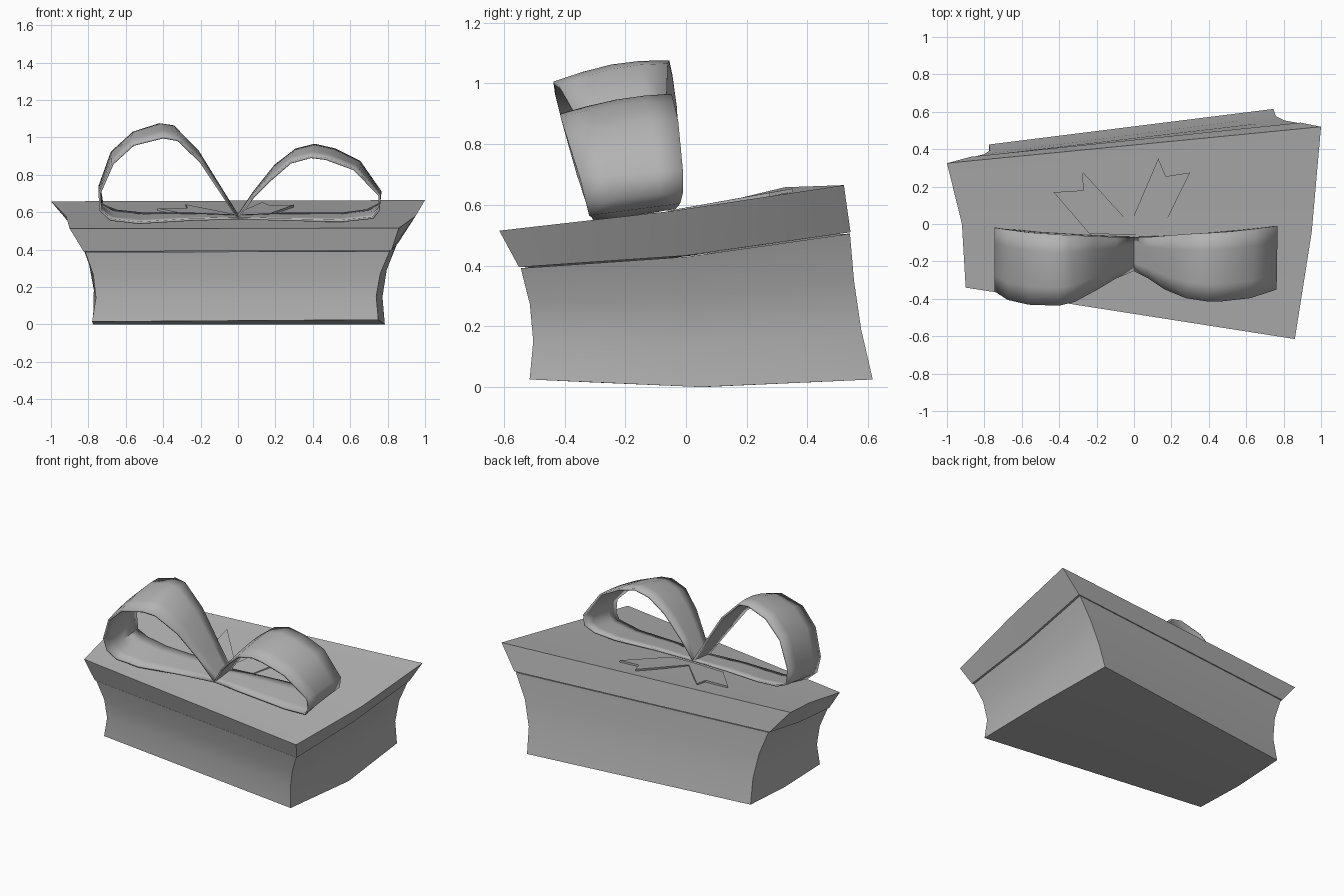
import bpy, bmesh, math
from mathutils import Vector

if "Cube" in bpy.data.objects:
    bpy.data.objects.remove(bpy.data.objects["Cube"])

grey = bpy.data.materials.new("dark_grey")
grey.diffuse_color = (.45, .45, .45, 1)
grey.use_nodes = True
grey.node_tree.nodes["Principled BSDF"].inputs["Base Color"].default_value = grey.diffuse_color


def make(name, verts, faces, angle=30):
    me = bpy.data.meshes.new(name)
    me.from_pydata([tuple(v) for v in verts], [], faces)
    bm = bmesh.new()
    bm.from_mesh(me)
    bmesh.ops.remove_doubles(bm, verts=bm.verts, dist=0.0005)
    bmesh.ops.recalc_face_normals(bm, faces=bm.faces)
    bm.to_mesh(me)
    bm.free()
    me.materials.append(grey)
    ob = bpy.data.objects.new(name, me)
    bpy.context.collection.objects.link(ob)
    bpy.ops.object.select_all(action='DESELECT')
    bpy.context.view_layer.objects.active = ob
    ob.select_set(True)
    bpy.ops.object.shade_smooth_by_angle(angle=math.radians(angle))
    return ob


def loft(name, rings):
    """Skin six-sided rings (FL, FR, MR, BR, BL, ML) and cap both ends with two quads."""
    verts = [v for r in rings for v in r]
    faces = [(6*k + i, 6*k + (i+1) % 6, 6*k + 6 + (i+1) % 6, 6*k + 6 + i)
             for k in range(len(rings) - 1) for i in range(6)]
    for o in (0, 6 * (len(rings) - 1)):
        faces += [(o, o+1, o+2, o+5), (o+5, o+2, o+3, o+4)]
    return make(name, verts, faces)


# Skewed outlines of the box, bottom to top
base = [(-.78, -.30, .015), (.75, -.515, .025), (.785, .05, 0),
        (.745, .615, .025), (-.775, .425, .02), (-.775, .06, 0)]
rim = [(-.825, -.335, .39), (.82, -.55, .395), (.855, 0, .433),
       (.89, .542, .51), (-.87, .36, .505), (-.845, .02, .433)]
top = [(-.9, -.34, .512), (.86, -.615, .515), (.95, -.045, .58),
       (1, .52, .665), (-1, .325, .658), (-.92, 0, .58)]


def between(t, pinch):
    out = []
    for a, b in zip(base, rim):
        p = Vector(a).lerp(Vector(b), t)
        p.x *= pinch
        p.y *= pinch if p.y < 0 else (1 + pinch) / 2
        out.append(p)
    return out


# Box body with pinched waist, and flared lid
loft("box_body", [base, between(.34, .955), between(.67, .955), between(.99, .99)])
loft("box_lid", [rim, top])


def bow_loop(name, back, front, bulge):
    """Thin ribbon spanning a back edge and a front edge, arched across its width."""
    b, f = [Vector(p) for p in back], [Vector(p) for p in front]
    n, w = len(b), 4
    verts = []
    for p, q in zip(b, f):
        for j in range(w + 1):
            v = p.lerp(q, j / w)
            v.z += bulge * math.sin(math.pi * j / w) * max(0, v.z - .6) / .45
            verts.append(v)
    s = w + 1
    faces = [(i*s + j, i*s + j + 1, i*s + s + j + 1, i*s + s + j)
             for i in range(n - 1) for j in range(w)]
    ob = make(name, verts, faces, 50)
    mod = ob.modifiers.new("thickness", 'SOLIDIFY')
    mod.thickness = .012
    mod.offset = 0
    return ob


# Left bow loop
bow_loop("bow_loop_left",
         [(0, -.07, .585), (-.1, -.07, .74), (-.22, -.065, .93), (-.35, -.06, 1.06),
          (-.42, -.055, 1.07), (-.56, -.045, 1.025), (-.675, -.03, .92), (-.74, -.02, .74),
          (-.725, -.025, .64), (-.65, -.03, .608), (-.5, -.045, .592), (-.25, -.06, .592),
          (0, -.07, .585)],
         [(0, -.25, .565), (-.1, -.29, .72), (-.2, -.35, .87), (-.32, -.415, .985),
          (-.4, -.435, 1.0), (-.56, -.43, .96), (-.67, -.405, .86), (-.74, -.36, .70),
          (-.735, -.33, .61), (-.68, -.31, .56), (-.53, -.295, .543), (-.25, -.27, .56),
          (0, -.25, .565)], .022)

# Right bow loop
bow_loop("bow_loop_right",
         [(0, -.07, .585), (.08, -.07, .70), (.2, -.06, .85), (.31, -.052, .935),
          (.41, -.047, .96), (.52, -.04, .935), (.65, -.025, .87), (.762, -.01, .71),
          (.755, -.01, .645), (.69, -.02, .61), (.55, -.035, .592), (.25, -.06, .592),
          (0, -.07, .585)],
         [(0, -.25, .565), (.08, -.29, .68), (.17, -.35, .77), (.28, -.395, .865),
          (.39, -.412, .895), (.47, -.412, .885), (.62, -.395, .83), (.757, -.35, .69),
          (.752, -.33, .61), (.72, -.32, .57), (.55, -.295, .553), (.25, -.27, .56),
          (0, -.25, .565)], .018)


# Notched ribbon tails lying on the lid
def tail(name, pts):
    n = len(pts)
    verts = [(x, y, .590 + .17*y + .012*abs(y) - d) for d in (0, .012) for x, y in pts]
    faces = [tuple(range(n)), tuple(range(n, 2*n))]
    faces += [(i, (i+1) % n, n + (i+1) % n, n + i) for i in range(n)]
    make(name, verts, faces)


tail("ribbon_tail_left", [(-.02, 0), (-.28, .285), (-.27, .18), (-.43, .17), (-.24, -.05), (-.02, -.06)])
tail("ribbon_tail_right", [(-.02, 0), (.13, .35), (.17, .255), (.30, .275), (.14, -.05), (-.02, -.06)])
